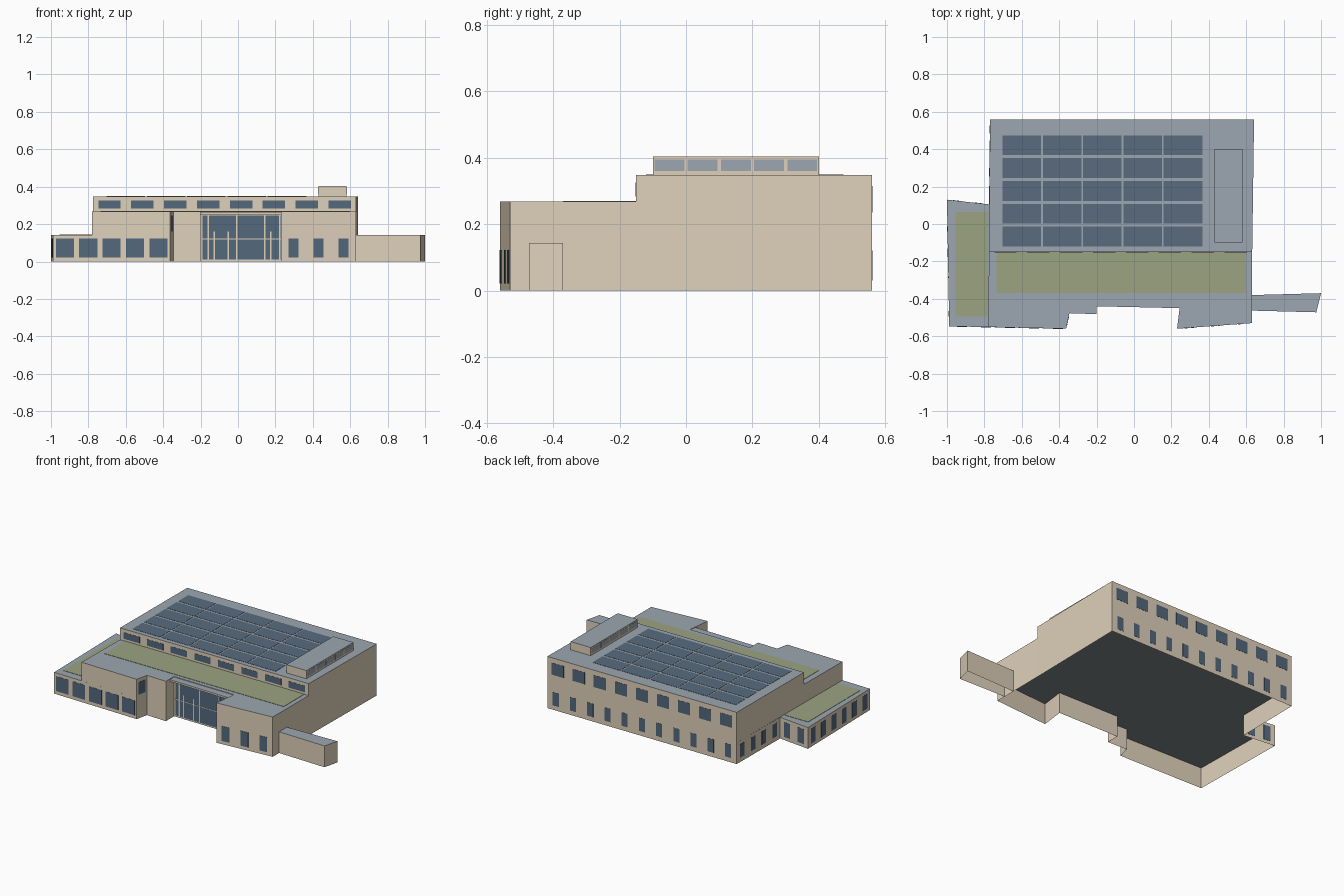
import bpy
import bmesh
from mathutils import Vector

cube = bpy.data.objects.get("Cube")
if cube:
    bpy.data.objects.remove(cube, do_unlink=True)


def material(name, rgb):
    mat = bpy.data.materials.new(name)
    mat.use_nodes = True
    colour = (*rgb, 1)
    mat.diffuse_color = colour
    mat.node_tree.nodes["Principled BSDF"].inputs["Base Color"].default_value = colour
    return mat


WALL = material("sandstone wall", (0.74, 0.64, 0.5))
ROOF = material("grey roof", (0.335, 0.39, 0.437))
GRASS = material("green roof planting", (0.33, 0.368, 0.22))
GLASS = material("blue window glass", (0.088, 0.138, 0.205))
SOLAR = material("solar panel blue", (0.1, 0.148, 0.21))
BASE = material("grey floor", (0.21, 0.235, 0.25))


def prism(bm, points, z0, z1, bottom=True):
    """Extrude an anticlockwise outline; the top face gets slot 1."""
    low = [bm.verts.new((x, y, z0)) for x, y in points]
    high = [bm.verts.new((x, y, z1)) for x, y in points]
    for i in range(len(points)):
        j = (i + 1) % len(points)
        bm.faces.new((low[i], low[j], high[j], high[i]))
    bm.faces.new(high).material_index = 1
    if bottom:
        bm.faces.new(low[::-1])


def finish(name, bm, *mats):
    mesh = bpy.data.meshes.new(name)
    bm.to_mesh(mesh)
    bm.free()
    for mat in mats:
        mesh.materials.append(mat)
    obj = bpy.data.objects.new(name, mesh)
    bpy.context.collection.objects.link(obj)


def block(name, points, z0, z1, bottom=False, side=WALL, top=ROOF):
    bm = bmesh.new()
    prism(bm, points, z0, z1, bottom)
    finish(name, bm, side, top)


def rect(x0, x1, y0, y1):
    return [(x0, y0), (x1, y0), (x1, y1), (x0, y1)]


def wall_strip(bm, p, q, a, b, z0, z1, depth=0.0015):
    """Thin plate just outside wall p-q, from distance a to b along it."""
    p, q = Vector(p), Vector(q)
    d = (q - p).normalized()
    n = Vector((d.y, -d.x))
    s, e = p + d * a, p + d * b
    back = n * 0.0004
    prism(bm, [s + n * depth, e + n * depth, e + back, s + back], z0, z1)


def windows(name, p, q, count, width, z0, z1, mat=GLASS):
    """Evenly spaced windows along wall p-q."""
    bm = bmesh.new()
    bay = (Vector(q) - Vector(p)).length / count
    for i in range(count):
        mid = bay * (i + 0.5)
        wall_strip(bm, p, q, mid - width / 2, mid + width / 2, z0, z1)
    finish(name, bm, mat, mat)


# Levels
WING_Z, PODIUM_Z, HALL_Z, TOP_Z = 0.143, 0.268, 0.348, 0.403

# Outline corners
wing_front, wing_back = (-0.988, -0.547), (-1.0, 0.13)
wing_root = (-0.775, 0.105)
bay_end, bay_inner = (-0.363, -0.56), (-0.345, -0.477)
door_left, door_right = (-0.2, -0.395), (0.25, -0.4)
east_left, east_right = (0.23, -0.56), (0.63, -0.53)
hall_fl, hall_fr = (-0.775, -0.15), (0.632, -0.15)
hall_bl, hall_br = (-0.77, 0.56), (0.642, 0.56)
facade = [bay_end, bay_inner, (-0.2, -0.482), door_left, door_right,
          east_left, east_right, hall_fr, hall_br, hall_bl]

# Main volumes
ground = [wing_front] + facade + [wing_root, wing_back]
block("ground_storey", ground, 0, WING_Z)
block("podium_storey", [(-0.78, -0.551)] + facade + [hall_fl], WING_Z, PODIUM_Z)
block("hall_storey", [hall_fl, hall_fr, hall_br, hall_bl], PODIUM_Z, HALL_Z)
block("roof_penthouse", rect(0.43, 0.58, -0.1, 0.4), HALL_Z, TOP_Z)
block("side_wall_block", [(0.63, -0.463), (0.975, -0.472), (1.0, -0.37), (0.63, -0.38)], 0, WING_Z)

# Floor plate seen from underneath
bm = bmesh.new()
bm.faces.new([bm.verts.new((x, y, WING_Z - 0.003)) for x, y in reversed(ground)])
finish("floor_plate", bm, BASE)

# Entrance canopy, a little below the podium roof
block("entrance_canopy", [(-0.2, -0.44), (0.25, -0.45), door_right, door_left],
      0.252, PODIUM_Z - 0.004, bottom=True)

# Planted roofs
block("podium_green_roof", rect(-0.735, 0.6, -0.37, -0.151), PODIUM_Z, PODIUM_Z + 0.002,
      side=GRASS, top=GRASS)
block("wing_green_roof", rect(-0.955, -0.781, -0.495, 0.065), WING_Z, WING_Z + 0.002,
      side=GRASS, top=GRASS)

# Solar panels
bm = bmesh.new()
for col in range(5):
    for row in range(5):
        x, y = -0.703 + col * 0.2155, -0.12 + row * 0.122
        prism(bm, rect(x, x + 0.206, y, y + 0.106), HALL_Z, HALL_Z + 0.0015)
finish("solar_panels", bm, SOLAR, SOLAR)

# Windows
LOW = (0.022, 0.122)
windows("wing_front_windows", wing_front, bay_end, 5, 0.097, *LOW)
windows("east_front_windows", east_left, east_right, 3, 0.054, *LOW)
windows("wing_left_windows", wing_back, wing_front, 6, 0.05, *LOW)
windows("wing_back_windows", wing_root, wing_back, 2, 0.05, *LOW)
windows("hall_side_windows", hall_bl, wing_root, 4, 0.045, 0.03, 0.12)
windows("back_lower_windows", hall_br, hall_bl, 11, 0.045, 0.03, 0.12)
windows("back_upper_windows", hall_br, hall_bl, 9, 0.09, 0.235, 0.315)
windows("hall_front_windows", hall_fl, hall_fr, 8, 0.12, 0.283, 0.326)
windows("bay_return_window", bay_end, bay_inner, 1, 0.055, 0.16, 0.245)

# Penthouse vent panels on both long sides
windows("penthouse_right_vents", (0.58, -0.1), (0.58, 0.4), 5, 0.09, 0.36, 0.395, ROOF)
windows("penthouse_left_vents", (0.43, 0.4), (0.43, -0.1), 5, 0.09, 0.36, 0.395, ROOF)

# Entrance glazing with its frame
windows("entrance_glazing", door_left, door_right, 1, 0.43, 0.01, 0.252)
bm = bmesh.new()
for x, top in ((0.042, 0.252), (0.193, 0.252), (0.342, 0.252), (0.423, 0.252),
               (0.073, 0.16), (0.148, 0.16), (0.376, 0.16)):
    wall_strip(bm, door_left, door_right, x - 0.004, x + 0.004, 0.01, top, 0.004)
for z in (0.117, 0.246):
    wall_strip(bm, door_left, door_right, 0.01, 0.44, z, z + 0.005, 0.0035)
finish("entrance_frame", bm, WALL, WALL)
